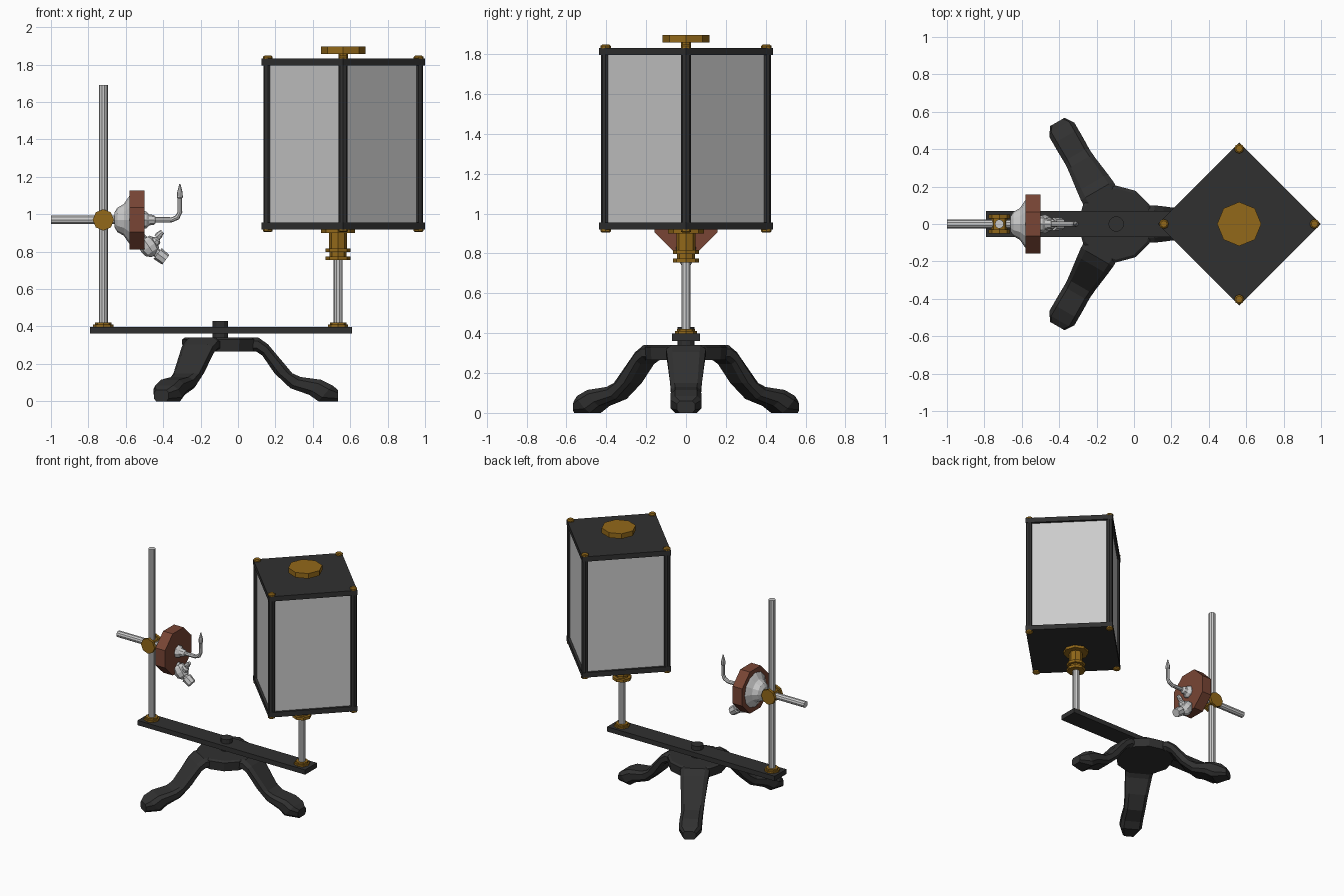
import bpy, bmesh, math
from mathutils import Vector, Matrix

if "Cube" in bpy.data.objects:
    bpy.data.objects.remove(bpy.data.objects["Cube"])


def material(name, rgb):
    m = bpy.data.materials.new(name)
    m.diffuse_color = (*rgb, 1)
    m.use_nodes = True
    m.node_tree.nodes["Principled BSDF"].inputs["Base Color"].default_value = m.diffuse_color
    return m


BLACK = material("black_iron", (0.03, 0.03, 0.03))
BRASS = material("brass", (0.29, 0.14, 0.01))
WOOD = material("red_wood", (0.19, 0.06, 0.035))


def finish(name, bm, mat=None):
    bmesh.ops.remove_doubles(bm, verts=bm.verts, dist=1e-5)
    bmesh.ops.recalc_face_normals(bm, faces=bm.faces)
    me = bpy.data.meshes.new(name)
    bm.to_mesh(me)
    bm.free()
    ob = bpy.data.objects.new(name, me)
    bpy.context.collection.objects.link(ob)
    if mat:
        me.materials.append(mat)
    return ob


def loft(name, sections, mat=None):
    """Skin a list of equal-length point rings and cap both ends."""
    bm = bmesh.new()
    rings = [[bm.verts.new(p) for p in s] for s in sections]
    n = len(rings[0])
    for a, b in zip(rings, rings[1:]):
        for i in range(n):
            j = (i + 1) % n
            bm.faces.new((a[i], a[j], b[j], b[i]))
    bm.faces.new(rings[0][::-1])
    bm.faces.new(rings[-1])
    return finish(name, bm, mat)


def ring(centre, axis, radius, sides=8, phase=0.0):
    q = Vector(axis).to_track_quat('Z', 'Y')
    c = Vector(centre)
    step = 2 * math.pi / sides
    return [c + q @ Vector((radius * math.cos((i + phase) * step),
                            radius * math.sin((i + phase) * step), 0)) for i in range(sides)]


def lathe(name, origin, axis, profile, mat=None, sides=8, phase=0.0):
    """Turned part: profile is (distance along axis, radius)."""
    a = Vector(axis).normalized()
    return loft(name, [ring(Vector(origin) + a * h, a, r, sides, phase) for h, r in profile], mat)


def box(name, centre, size, mat=None, turn=0.0):
    bm = bmesh.new()
    m = (Matrix.Translation(centre) @ Matrix.Rotation(turn, 4, 'Z')
         @ Matrix.Diagonal((*size, 1)))
    bmesh.ops.create_cube(bm, size=1, matrix=m)
    return finish(name, bm, mat)


Z = (0, 0, 1)
X = (1, 0, 0)

# tripod: hub and three curved legs (top r, top z, bottom r, bottom z, half width)
HX = -0.095
LEG = [(0.0, .34, 0.0, .265, .10), (.205, .34, .195, .265, .10),
       (.255, .305, .225, .245, .095), (.385, .15, .29, .15, .08),
       (.43, .13, .375, .07, .075), (.54, .115, .475, .035, .077),
       (.60, .085, .525, 0, .077), (.63, .06, .63, 0, .045)]
lathe("tripod_hub", (HX, 0, 0), Z, [(.265, .20), (.33, .205), (.34, .19)], BLACK, 12)
for k in range(3):
    rot = Matrix.Rotation(k * 2 * math.pi / 3, 3, 'Z')
    rings = []
    for tr, tz, br, bz, w in LEG:
        t, b = Vector((tr, 0, tz)), Vector((br, 0, bz))
        outline = [(0, .72), (.25, 1), (.75, 1), (1, .72)]
        outline += [(f, -s) for f, s in outline[::-1]]
        rings.append([rot @ (b.lerp(t, f) + Vector((0, s * w, 0))) + Vector((HX, 0, 0))
                      for f, s in outline])
    loft(f"tripod_leg_{k + 1}", rings, BLACK)

# crossbar with its pivot bolt
box("crossbar", (-.09, 0, .38), (1.40, .14, .036), BLACK)
lathe("pivot_bolt", (HX, 0, 0), Z, [(.335, .042), (.43, .042)], BLACK, 12)

# two uprights with brass foot collars
RX, SX = -.72, .535
lathe("tall_rod", (RX, 0, 0), Z, [(.39, .024), (1.69, .024)], sides=10)
lathe("box_shaft", (SX, 0, 0), Z, [(.39, .025), (.92, .025)], sides=10)
for name, x in (("rod_collar", RX), ("shaft_collar", SX)):
    lathe(name, (x, 0, 0), Z, [(.395, .054), (.41, .054), (.41, .044), (.422, .044)], BRASS)

# brass bearing under the mirror box
lathe("box_bearing", (SX, 0, 0), Z,
      [(.755, .066), (.775, .066), (.775, .045), (.797, .045), (.797, .066), (.817, .066),
       (.817, .048), (.90, .048), (.90, .09), (.922, .09)], BRASS)

# mirror box: plates, corner posts, caps and panels
BX, D = .5625, .403
side = .436 * math.sqrt(2)
for name, z in (("box_bottom_plate", .938), ("box_top_plate", 1.814)):
    box(name, (BX, 0, z), (side, side, .037), BLACK, math.pi / 4)
for k in range(4):
    a = k * math.pi / 2
    x, y = BX + D * math.cos(a), D * math.sin(a)
    lathe(f"corner_post_{k + 1}", (x, y, 0), Z, [(.95, .024), (1.80, .024)], BLACK)
    lathe(f"cap_top_{k + 1}", (x, y, 0), Z, [(1.83, .026), (1.842, .026), (1.848, .018)], BRASS)
    lathe(f"cap_bottom_{k + 1}", (x, y, 0), Z, [(.905, .018), (.91, .026), (.922, .026)], BRASS)
    b = a + math.pi / 4
    d = D / math.sqrt(2)
    box(f"mirror_panel_{k + 1}", (BX + d * math.cos(b), d * math.sin(b), 1.376),
        (.012, D * math.sqrt(2), .846), turn=b)
lathe("turning_knob", (BX, 0, 0), Z,
      [(1.83, .025), (1.858, .025), (1.858, .118), (1.896, .118)], BRASS)

# clamp and horizontal arm
H = .97
lathe("rod_clamp", (RX, 0, H), (0, 1, 0),
      [(-.05, .057), (-.03, .057), (-.03, .044), (.03, .044), (.03, .057), (.05, .057)], BRASS)
lathe("side_arm", (-1.0, 0, H), X, [(0, .024), (.38, .024)], sides=10)

# gas capsule: metal funnel and wooden disc
lathe("capsule_funnel", (0, 0, H), X,
      [(-.66, .04), (-.645, .065), (-.61, .085), (-.59, .115), (-.572, .14)], sides=12)
lathe("capsule_disc", (0, 0, H), X, [(-.58, .17), (-.50, .17)], WOOD, 8, .5)

# burner: fitting, bent pipe and pointed jet
lathe("burner_fitting", (-.505, 0, H), X,
      [(0, .048), (.015, .045), (.03, .03), (.055, .026), (.065, .017)])
pipe = [(-.45, H, 0, .015), (-.355, H, 0, .014), (-.325, .983, 45, .014),
        (-.311, 1.01, 90, .013), (-.311, 1.085, 90, .012), (-.311, 1.09, 90, .016),
        (-.311, 1.115, 90, .015), (-.311, 1.163, 90, .003)]
rings = []
for x, z, deg, r in pipe:
    t = math.radians(deg)
    u, v = Vector((-math.sin(t), 0, math.cos(t))), Vector((0, 1, 0))
    rings.append([Vector((x, 0, z)) + r * (u * math.cos(i * math.pi / 4) + v * math.sin(i * math.pi / 4))
                  for i in range(8)])
loft("burner_pipe", rings)

# gas inlet tap: body, spout and handle
lathe("tap_body", (-.475, 0, .825), (.55, 0, -.8),
      [(-.05, .035), (-.035, .046), (0, .05), (.03, .043), (.052, .02)])
lathe("tap_neck", (-.52, 0, .87), (.5, 0, -.5), [(0, .03), (.06, .03)])
lathe("tap_spout", (-.47, 0, .82), (.8, 0, -.6),
      [(0, .028), (.05, .024), (.05, .036), (.105, .032)])
lathe("tap_stem", (-.47, 0, .82), (.6, 0, .75), [(0, .03), (.055, .026), (.065, .013), (.09, .013)])
lathe("tap_handle", (-.437, 0, .877), (.62, 0, .55), [(0, .014), (.02, .018), (.045, .012)])
